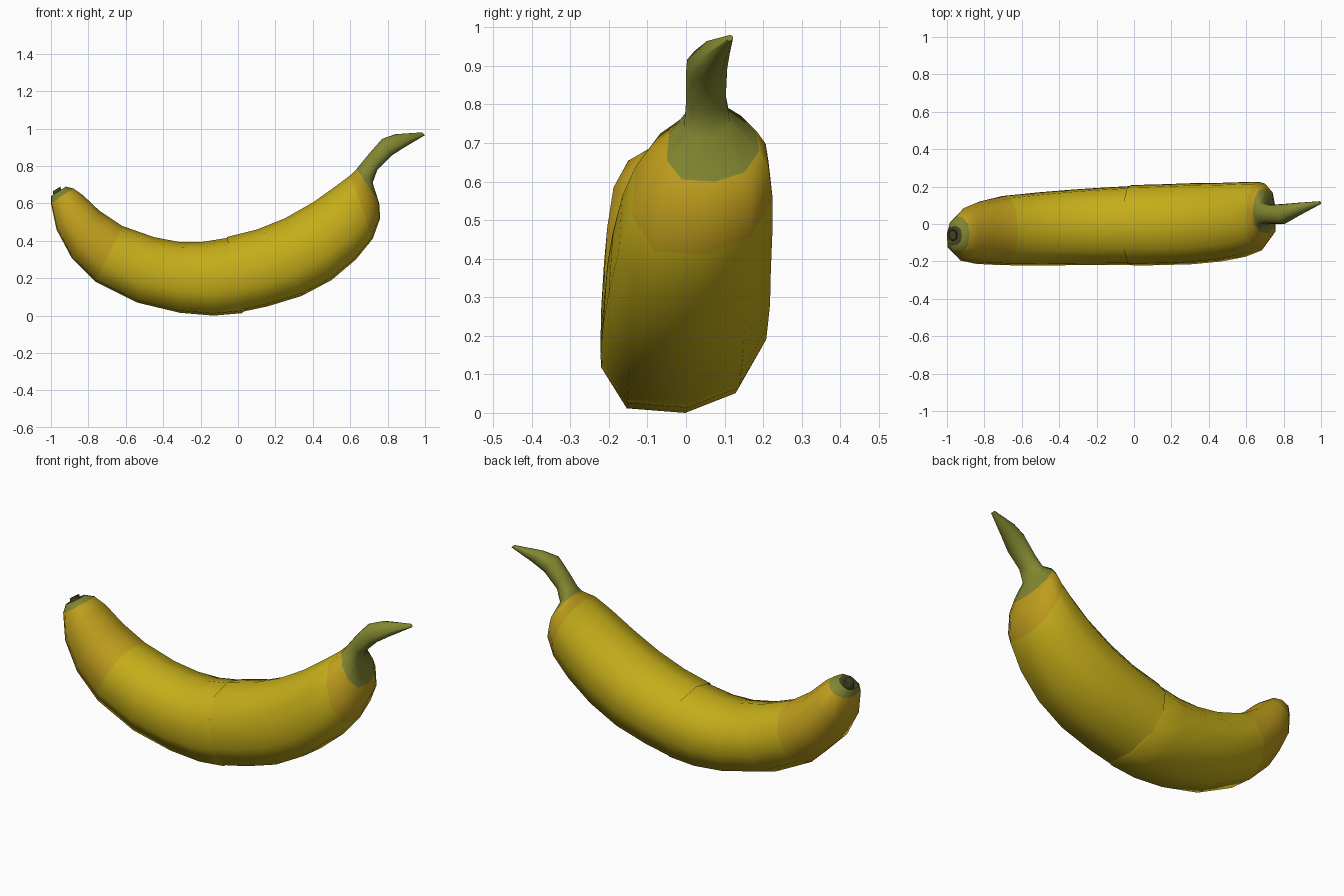
import bpy, bmesh
from mathutils import Vector


def material(name, col):
    m = bpy.data.materials.new(name)
    m.diffuse_color = (*col, 1)
    return m


MATS = [material("yellow_skin", (0.56, 0.42, 0.01)),
        material("ripe_skin", (0.52, 0.34, 0.012)),
        material("green_skin", (0.22, 0.24, 0.03)),
        material("dark_tip", (0.06, 0.06, 0.02))]

# Slightly skewed ten-sided cross-section: (sideways, outer -1 to inner +1)
PROFILE = [(0.05, -1), (0.68, -0.74), (1, -0.15), (0.94, 0.42), (0.6, 0.85),
           (0, 1), (-0.6, 0.85), (-0.95, 0.35), (-1, -0.4), (-0.68, -0.94)]


def loft(name, sections, colours):
    """Section = inner x, z, outer x, z, then y min and y max."""
    bm = bmesh.new()
    rings = []
    for xi, zi, xo, zo, y0, y1 in sections:
        mid = Vector(((xi + xo) / 2, (y0 + y1) / 2, (zi + zo) / 2))
        up = Vector(((xi - xo) / 2, 0, (zi - zo) / 2))
        side = Vector((0, (y1 - y0) / 2, 0))
        rings.append([bm.verts.new(mid + side * u + up * v) for u, v in PROFILE])
    n = len(PROFILE)
    for a, b, c in zip(rings, rings[1:], colours):
        for i in range(n):
            f = bm.faces.new((a[i], a[(i + 1) % n], b[(i + 1) % n], b[i]))
            f.material_index = c
    cap = bm.faces.new(rings[-1])
    cap.material_index = colours[-1]
    start = bm.faces.new(rings[0])
    bmesh.ops.recalc_face_normals(bm, faces=bm.faces)
    bmesh.ops.delete(bm, geom=[start], context='FACES_ONLY')
    me = bpy.data.meshes.new(name)
    bm.to_mesh(me)
    bm.free()
    for m in MATS:
        me.materials.append(m)
    ob = bpy.data.objects.new(name, me)
    bpy.context.collection.objects.link(ob)
    bpy.ops.object.select_all(action='DESELECT')
    ob.select_set(True)
    bpy.context.view_layer.objects.active = ob
    bpy.ops.object.shade_smooth_by_angle(angle=1.2)
    return ob


# Half with the stem
loft("stem_half", [
    (-0.06, 0.42, 0.02, 0.02, -0.222, 0.208),
    (0.10, 0.46, 0.16, 0.05, -0.22, 0.212),
    (0.25, 0.52, 0.34, 0.105, -0.215, 0.218),
    (0.40, 0.605, 0.50, 0.19, -0.20, 0.22),
    (0.52, 0.69, 0.63, 0.30, -0.175, 0.224),
    (0.60, 0.75, 0.72, 0.41, -0.14, 0.225),
    (0.62, 0.77, 0.76, 0.52, -0.09, 0.216),
    (0.635, 0.785, 0.755, 0.60, -0.05, 0.19),
    (0.655, 0.81, 0.72, 0.71, -0.005, 0.115),
    (0.70, 0.865, 0.745, 0.78, 0.0, 0.103),
    (0.77, 0.945, 0.82, 0.855, 0.0, 0.107),
    (0.84, 0.97, 0.89, 0.90, 0.04, 0.113),
    (0.985, 0.98, 1.0, 0.965, 0.105, 0.122),
], [0, 0, 0, 0, 0, 1, 1, 2, 2, 2, 2, 2])

# Half with the blossom tip, tucked slightly into the stem half
loft("tip_half", [
    (-0.04, 0.415, 0.04, 0.03, -0.215, 0.20),
    (-0.06, 0.415, 0.02, 0.013, -0.218, 0.203),
    (-0.20, 0.393, -0.13, 0.0, -0.22, 0.195),
    (-0.32, 0.395, -0.31, 0.015, -0.22, 0.185),
    (-0.45, 0.42, -0.54, 0.07, -0.222, 0.17),
    (-0.62, 0.48, -0.76, 0.18, -0.22, 0.15),
    (-0.74, 0.56, -0.89, 0.31, -0.213, 0.12),
    (-0.83, 0.645, -0.97, 0.46, -0.195, 0.085),
    (-0.88, 0.68, -1.0, 0.60, -0.155, 0.04),
    (-0.92, 0.69, -1.0, 0.64, -0.115, -0.01),
    (-0.945, 0.67, -0.985, 0.635, -0.09, -0.03),
    (-0.95, 0.69, -0.99, 0.665, -0.085, -0.035),
], [0, 0, 0, 0, 0, 1, 1, 1, 2, 3, 3])
